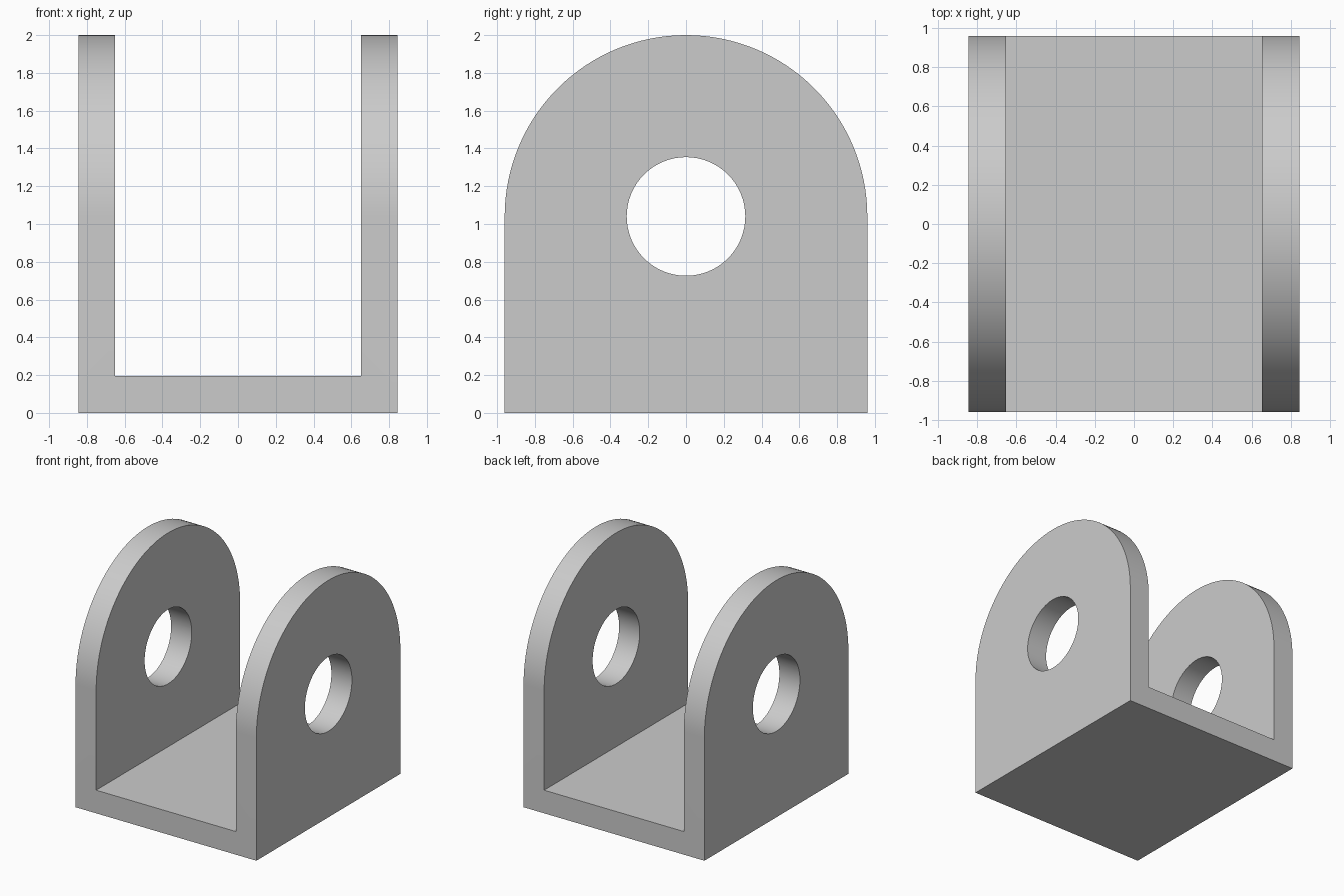
import bpy
from math import sin, cos, pi, radians

if "Cube" in bpy.data.objects:
    bpy.data.objects.remove(bpy.data.objects["Cube"])

HALF_W, INNER, FLOOR = 0.844, 0.652, 0.195
R, AXIS_Z, HOLE_R = 0.96, 1.04, 0.314


def prism(name, outline, half):
    """Extrude a (y, z) outline along x, from -half to half."""
    n = len(outline)
    verts = [(x, y, z) for x in (-half, half) for y, z in outline]
    faces = [tuple(reversed(range(n))), tuple(range(n, 2 * n))]
    faces += [(i, (i + 1) % n, (i + 1) % n + n, i + n) for i in range(n)]
    mesh = bpy.data.meshes.new(name)
    mesh.from_pydata(verts, [], faces)
    obj = bpy.data.objects.new(name, mesh)
    bpy.context.collection.objects.link(obj)
    return obj


def arc(radius, end, steps):
    return [(radius * cos(end * i / steps), AXIS_Z + radius * sin(end * i / steps))
            for i in range(steps + 1)]


# Round-topped block that becomes the clevis bracket
bracket = prism("clevis_bracket", [(-R, 0), (R, 0)] + arc(R, pi, 64), HALF_W)

# Cutters: open slot between the lugs, and pin hole through both lugs
slot = prism("slot_cutter", [(-2, FLOOR), (2, FLOOR), (2, 3), (-2, 3)], INNER)
hole = prism("pin_hole_cutter", arc(HOLE_R, 2 * pi, 64)[:-1], 1.5)

bpy.context.view_layer.objects.active = bracket
bracket.select_set(True)
for cutter in (slot, hole):
    mod = bracket.modifiers.new(cutter.name, 'BOOLEAN')
    mod.operation = 'DIFFERENCE'
    mod.solver = 'EXACT'
    mod.object = cutter
    bpy.ops.object.modifier_apply(modifier=mod.name)
    bpy.data.objects.remove(cutter)

# Smooth curved rims, sharp edges elsewhere
bpy.ops.object.shade_smooth_by_angle(angle=radians(30))
